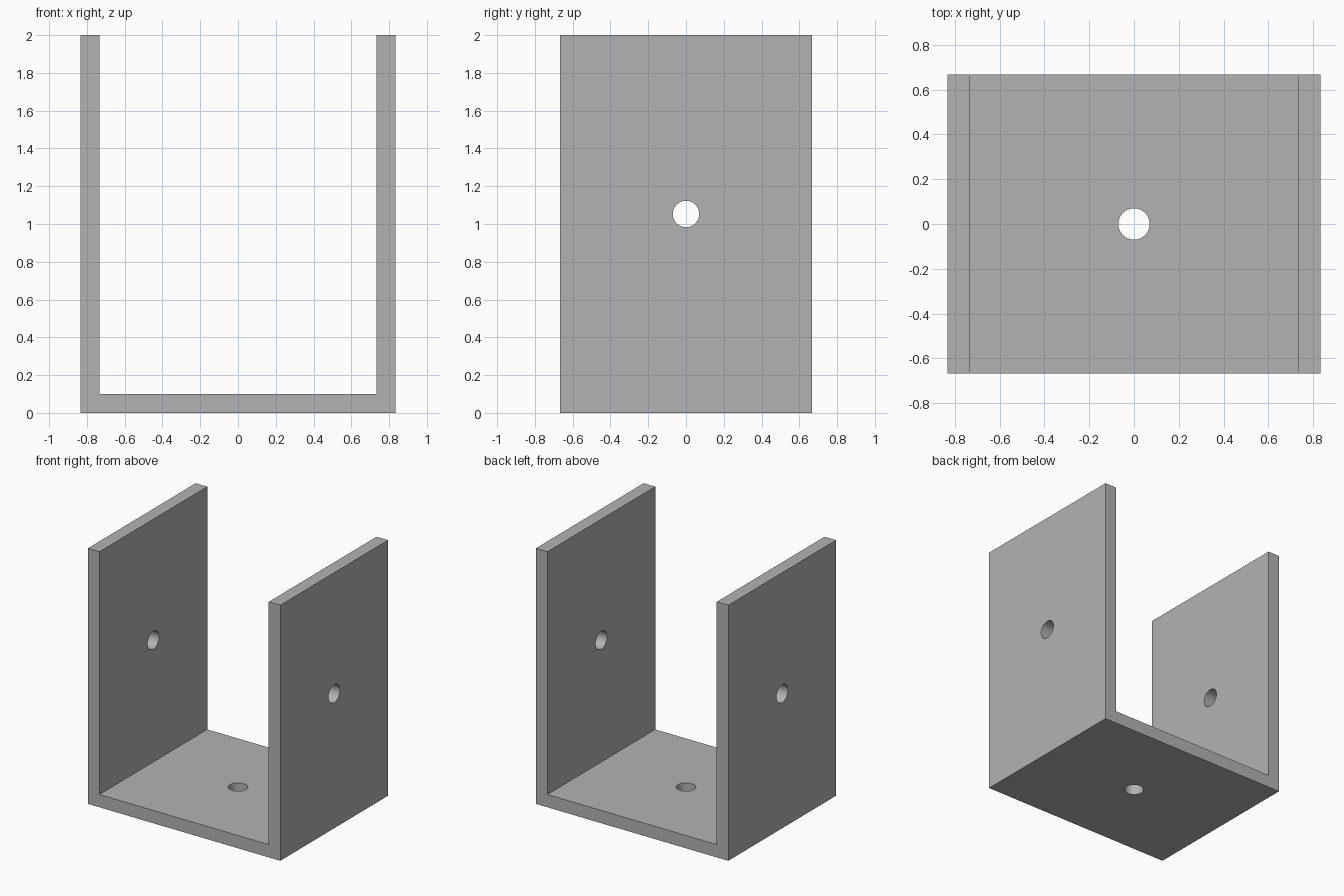
import bpy
import bmesh
from math import pi, radians
from mathutils import Matrix, Vector

HALF_W, HALF_D, HEIGHT, WALL = 0.833, 0.667, 2.0, 0.1
HOLE_R, HOLE_Z = 0.07, 1.053

cube = bpy.data.objects.get("Cube")
if cube:
    bpy.data.objects.remove(cube, do_unlink=True)

grey = bpy.data.materials.new("plain grey")
grey.use_nodes = True
colour = (0.45, 0.45, 0.45, 1)
grey.diffuse_color = colour
grey.node_tree.nodes["Principled BSDF"].inputs["Base Color"].default_value = colour


def make_object(name, bm):
    mesh = bpy.data.meshes.new(name)
    bmesh.ops.recalc_face_normals(bm, faces=bm.faces)
    bm.to_mesh(mesh)
    bm.free()
    mesh.materials.append(grey)
    obj = bpy.data.objects.new(name, mesh)
    bpy.context.collection.objects.link(obj)
    return obj


def drill(target, name, location, rotation):
    """Cut a round hole through the target."""
    bm = bmesh.new()
    bmesh.ops.create_cone(bm, cap_ends=True, segments=48, radius1=HOLE_R,
                          radius2=HOLE_R, depth=WALL * 3,
                          matrix=Matrix.Translation(location) @ rotation)
    cutter = make_object(name, bm)
    cutter.hide_render = True
    mod = target.modifiers.new(name, "BOOLEAN")
    mod.operation = "DIFFERENCE"
    mod.solver = "EXACT"
    mod.object = cutter
    bpy.context.view_layer.objects.active = target
    bpy.ops.object.modifier_apply(modifier=mod.name)
    bpy.data.objects.remove(cutter, do_unlink=True)


# U-shaped channel: half profile mirrored, then extruded front to back
inner = HALF_W - WALL
half = [(HALF_W, 0), (HALF_W, HEIGHT), (inner, HEIGHT), (inner, WALL)]
profile = half + [(-x, z) for x, z in reversed(half)]
bm = bmesh.new()
face = bm.faces.new([bm.verts.new((x, -HALF_D, z)) for x, z in profile])
swept = bmesh.ops.extrude_face_region(bm, geom=[face])["geom"]
bmesh.ops.translate(bm, vec=Vector((0, 2 * HALF_D, 0)),
                    verts=[v for v in swept if isinstance(v, bmesh.types.BMVert)])
bracket = make_object("u_bracket", bm)

# Bolt holes in the base and both side walls
sideways = Matrix.Rotation(pi / 2, 4, "Y")
drill(bracket, "base_hole", (0, 0, WALL / 2), Matrix.Identity(4))
for name, side in (("left_hole", 1), ("right_hole", -1)):
    drill(bracket, name, (side * (HALF_W - WALL / 2), 0, HOLE_Z), sideways)

# Smooth hole walls, crisp plate edges
bpy.ops.object.select_all(action="DESELECT")
bracket.select_set(True)
bpy.context.view_layer.objects.active = bracket
bpy.ops.object.shade_smooth_by_angle(angle=radians(30))
